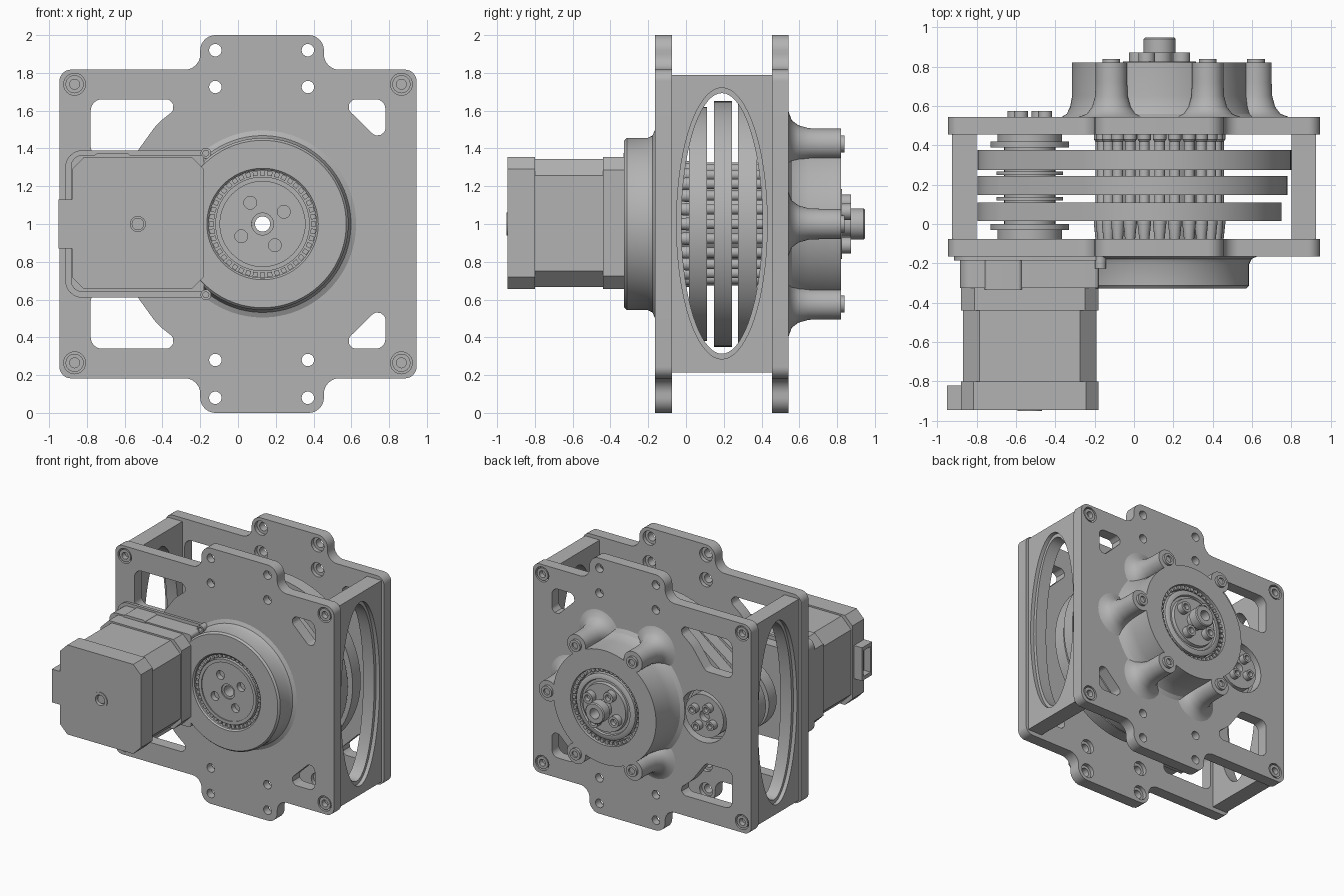
import bpy, bmesh, math
from math import cos, sin, pi, radians
from mathutils import Matrix, Vector

if "Cube" in bpy.data.objects:
    bpy.data.objects.remove(bpy.data.objects["Cube"])

GREY = bpy.data.materials.new("plain grey")
GREY.use_nodes = True
GREY.diffuse_color = (0.45, 0.45, 0.45, 1)
GREY.node_tree.nodes["Principled BSDF"].inputs["Base Color"].default_value = (0.45, 0.45, 0.45, 1)

AXIS = (0.13, 1.0)      # main output axis (x, z)
IDLER = (-0.53, 1.0)    # motor and idler axis


def finish(name, bm):
    bmesh.ops.remove_doubles(bm, verts=bm.verts, dist=0.0002)
    bmesh.ops.recalc_face_normals(bm, faces=bm.faces)
    mesh = bpy.data.meshes.new(name)
    bm.to_mesh(mesh)
    bm.free()
    mesh.shade_smooth()
    mesh.set_sharp_from_angle(angle=radians(32))
    mesh.materials.append(GREY)
    obj = bpy.data.objects.new(name, mesh)
    bpy.context.collection.objects.link(obj)
    return obj


def lathe(name, profile, centre=AXIS, seg=64):
    """Revolve a closed (radius, y) profile about an axis parallel to y."""
    bm = bmesh.new()
    rings = []
    for k in range(seg):
        a = 2 * pi * k / seg
        rings.append([bm.verts.new((centre[0] + r * cos(a), y, centre[1] + r * sin(a))) for r, y in profile])
    n = len(profile)
    for k in range(seg):
        p, q = rings[k], rings[(k + 1) % seg]
        for i in range(n):
            j = (i + 1) % n
            if profile[i][0] > 0 or profile[j][0] > 0:
                bm.faces.new((p[i], p[j], q[j], q[i]))
    return finish(name, bm)


def tube(name, inner, outer, y0, y1, centre=AXIS, seg=64):
    return lathe(name, [(inner, y0), (outer, y0), (outer, y1), (inner, y1)], centre, seg)


def panel(name, loops, lo, hi, axis="y"):
    """Extrude an outline with holes; loops are (x, z), or (y, z) when axis is x."""
    curve = bpy.data.curves.new(name, "CURVE")
    curve.dimensions = "2D"
    curve.fill_mode = "BOTH"
    curve.extrude = (hi - lo) / 2
    for loop in loops:
        sp = curve.splines.new("POLY")
        sp.points.add(len(loop) - 1)
        sp.use_cyclic_u = True
        for pt, (u, v) in zip(sp.points, loop):
            pt.co = (u, v, 0, 1)
    tmp = bpy.data.objects.new(name + " curve", curve)
    bpy.context.collection.objects.link(tmp)
    mesh = bpy.data.meshes.new_from_object(tmp.evaluated_get(bpy.context.evaluated_depsgraph_get()))
    bpy.data.objects.remove(tmp)
    bm = bmesh.new()
    bm.from_mesh(mesh)
    mid = (lo + hi) / 2
    for v in bm.verts:
        x, y, z = v.co
        v.co = (x, mid - z, y) if axis == "y" else (mid + z, x, y)
    return finish(name, bm)


def circle(c, r, seg=40, rz=None):
    return [(c[0] + r * cos(2 * pi * k / seg), c[1] + (rz or r) * sin(2 * pi * k / seg)) for k in range(seg)]


def rounded(corners, steps=6):
    """Round the corners of a polygon given as (x, z, radius)."""
    out = []
    for i, (x, z, r) in enumerate(corners):
        p = Vector((x, z))
        a = (Vector(corners[i - 1][:2]) - p).normalized()
        b = (Vector(corners[(i + 1) % len(corners)][:2]) - p).normalized()
        half = a.angle(b) / 2
        c = p + (a + b).normalized() * r / sin(half)
        t0, t1 = (p + d * r / math.tan(half) - c for d in (a, b))
        out += [tuple(c + t0.lerp(t1, k / steps).normalized() * r) for k in range(steps + 1)]
    return out


def chamfered(x0, x1, z0, z1, c):
    return [(x0 + c, z0), (x1 - c, z0), (x1, z0 + c), (x1, z1 - c),
            (x1 - c, z1), (x0 + c, z1), (x0, z1 - c), (x0, z0 + c)]


def around(r, degrees, c=AXIS):
    return [(c[0] + r * cos(radians(d)), c[1] + r * sin(radians(d))) for d in degrees]


def flip(loop):
    return [(p[0], 2 - p[1], *p[2:]) for p in reversed(loop)]


def bolt(name, c, y, height, r):
    """Socket head screw standing on y; negative height points to the front."""
    lathe(name, [(0, y), (r, y), (r, y + height), (r * .55, y + height),
                 (r * .55, y + height * .3), (0, y + height * .3)], c, 24)


# Plate outline and openings
lower = [(-.945, .183, .06), (-.2, .183, .08), (-.2, 0, .08),
         (.455, 0, .08), (.455, .183, .08), (.945, .183, .06)]
outline = rounded(lower + flip(lower))
arc = [(x, z, r) for (x, z), r in zip(around(.77, (121, 136.5, 152)), (.04, .3, .05))]
big_window = rounded([(-.78, 1.36, .05), (-.78, 1.66, .06)] + arc)
corner_arc = [(x, z, .04) for x, z in around(.77, (32.4, 59))]
small_window = rounded([(.78, 1.66, .05)] + corner_arc)
windows = [big_window, flip(big_window), small_window, flip(small_window)]
tab_holes = [(x, z) for x in (-.12, .37) for z in (.08, .28, 1.725, 1.92)]
corners = [(x, z) for x in (-.865, .865) for z in (.265, 1.74)]

# Front and back plates: outer layer, and inner layer with counterbores
for side, inner, seam, outer, bores in (
        ("front", -.075, -.105, -.165, [circle(AXIS, .25)]),
        ("back", .455, .485, .543, [circle(AXIS, .3), circle(IDLER, .2)])):
    shared = [outline] + windows + bores
    panel(side + " plate inner layer", shared + [circle(c, .055, 24) for c in tab_holes],
          min(inner, seam), max(inner, seam))
    panel(side + " plate outer layer", shared + [circle(c, .033, 24) for c in tab_holes]
          + [circle(c, .058, 24) for c in corners], min(seam, outer), max(seam, outer))
    for c in corners:
        bolt(side + " corner screw", c, seam, (outer - seam) * .95, .048)

# Side walls with an elliptical window and a stepped lip
wall = [(-.075, .215), (.455, .215), (.455, 1.79), (-.075, 1.79)]
for s, side in ((1, "left"), (-1, "right")):
    for part, x0, x1, ry, rz in (("core", .8, .895, .215, .69), ("lip", .895, .925, .24, .718)):
        panel(f"{side} wall {part}", [wall, circle((.19, 1.003), ry, 72, rz)],
              min(s * x0, s * x1), max(s * x0, s * x1), "x")

# Belt stages: each a loop round the idler and the large pulley
for y0, y1, r in ((.015, .11, .62), (.148, .243, .65), (.275, .375, .67)):
    small = .265
    tilt = math.degrees(math.acos((r - small) / (AXIS[0] - IDLER[0])))
    a = 180 - tilt
    loop = around(r, [-a + 2 * a * k / 70 for k in range(71)])
    loop += around(small, [a + 2 * tilt * k / 24 for k in range(25)], IDLER)
    panel("belt and pulley", [loop, circle(AXIS, .19)], y0, y1)

# Idler stack
lathe("idler hub", [(0, -.075), (.165, -.075), (.165, -.03), (.2, -.03), (.2, 0), (.13, 0), (.13, .12),
                    (.17, .12), (.17, .138), (.13, .138), (.13, .25), (.17, .25), (.17, .268), (.13, .268),
                    (.13, .39), (.2, .39), (.2, .42), (.165, .42), (.165, .53), (.04, .53), (.04, .48), (0, .48)], IDLER)
for c in around(.09, (30, 120, 210, 300), IDLER):
    bolt("idler screw", c, .53, .045, .035)

# Central hollow drum and ring of pins
tube("centre drum", .04, .2, -.27, .75)
for c in around(.3, range(0, 360, 15)):
    lathe("drive pin", [(0, -.075), (.026, -.075), (.034, 0), (.034, .03), (.027, .06),
                        (.027, .42), (.034, .43), (.034, .455), (0, .455)], c, 14)

# Front bearing housing
lathe("front housing", [(.285, -.165), (.495, -.165), (.468, -.178), (.455, -.205),
                        (.455, -.313), (.443, -.327), (.295, -.327), (.285, -.317)], seg=96)
tube("front bearing floor", .04, .29, -.25, -.17)
hub_angles = (30, 120, 210, 300)
panel("front hub", [circle(AXIS, .24, 64), circle(AXIS, .058)]
      + [circle(c, .034, 20) for c in around(.13, hub_angles)], -.31, -.25)
tube("front hub rim", .225, .25, -.318, -.25)
tube("front hub collar", .04, .058, -.3, -.25)


def cage(name, y, r, count):
    bm = bmesh.new()
    for k in range(count):
        turn = Matrix.Rotation(2 * pi * k / count, 4, "Y")
        move = Matrix.Translation((AXIS[0], y, AXIS[1])) @ turn @ Matrix.Translation((r, 0, 0))
        bmesh.ops.create_cube(bm, size=1, matrix=move @ Matrix.Diagonal((.026, .06, .026, 1)))
    finish(name, bm)


cage("front bearing cage", -.275, .27, 44)
cage("back bearing cage", .77, .28, 44)

# Back bearing housing with five screw lobes
lathe("back housing", [(.295, .543), (.5, .543), (.472, .56), (.455, .595), (.445, .65),
                       (.445, .82), (.295, .82)], seg=96)
for c in around(.49, (-120, -60, 0, 60, 120)):
    lathe("housing lobe", [(0, .543), (.17, .543), (.125, .56), (.098, .595), (.083, .65),
                           (.08, .72), (.08, .82), (0, .82)], c, 40)
    bolt("housing screw", c, .82, .02, .045)
tube("back bearing floor", .04, .3, .69, .75)
lathe("back hub", [(.04, .75), (.255, .75), (.255, .805), (.235, .815), (.215, .815), (.21, .8),
                   (.19, .8), (.185, .825), (.04, .825)])
for c in around(.13, hub_angles):
    bolt("back hub screw", c, .825, .048, .043)
lathe("output shaft", [(.04, .825), (.065, .825), (.065, .87), (.082, .87), (.082, .94), (.075, .947), (.04, .947)])

# Motor mount joined to the front plate
panel("mount foot", [rounded([(-.915, .61, .09), (-.15, .61, .03), (-.15, 1.39, .03), (-.915, 1.39, .09)])], -.185, -.16)
panel("motor mount", [rounded([(-.885, .64, .06), (-.18, .64, .02), (-.18, 1.365, .02), (-.885, 1.365, .06)])], -.325, -.165)
panel("mount boss", [rounded([(-.76, 1.3, .02), (-.57, 1.3, .02), (-.57, 1.375, .02), (-.76, 1.375, .02)])], -.332, -.165)
for z in (.625, 1.375):
    bolt("mount screw", (-.17, z), -.165, -.06, .028)

# Motor
panel("motor front cap", [chamfered(-.88, -.18, .655, 1.355, .07)], -.44, -.325)
panel("motor body", [chamfered(-.87, -.19, .667, 1.343, .085)], -.8, -.44)
panel("motor end cap", [chamfered(-.88, -.18, .655, 1.355, .065), circle(IDLER, .04)], -.945, -.8)
tube("motor rear ring", .04, .062, -.95, -.9, IDLER, 32)
lathe("motor shaft end", [(0, -.93), (.033, -.93), (.033, -.8), (0, -.8)], IDLER, 24)
socket = [(-.945, .87), (-.82, .87), (-.82, 1.13), (-.945, 1.13)]
panel("motor connector", [socket, [(-.925, .9), (-.84, .9), (-.84, 1.1), (-.925, 1.1)]], -.95, -.89, "x")
panel("connector floor", [socket], -.895, -.86, "x")
